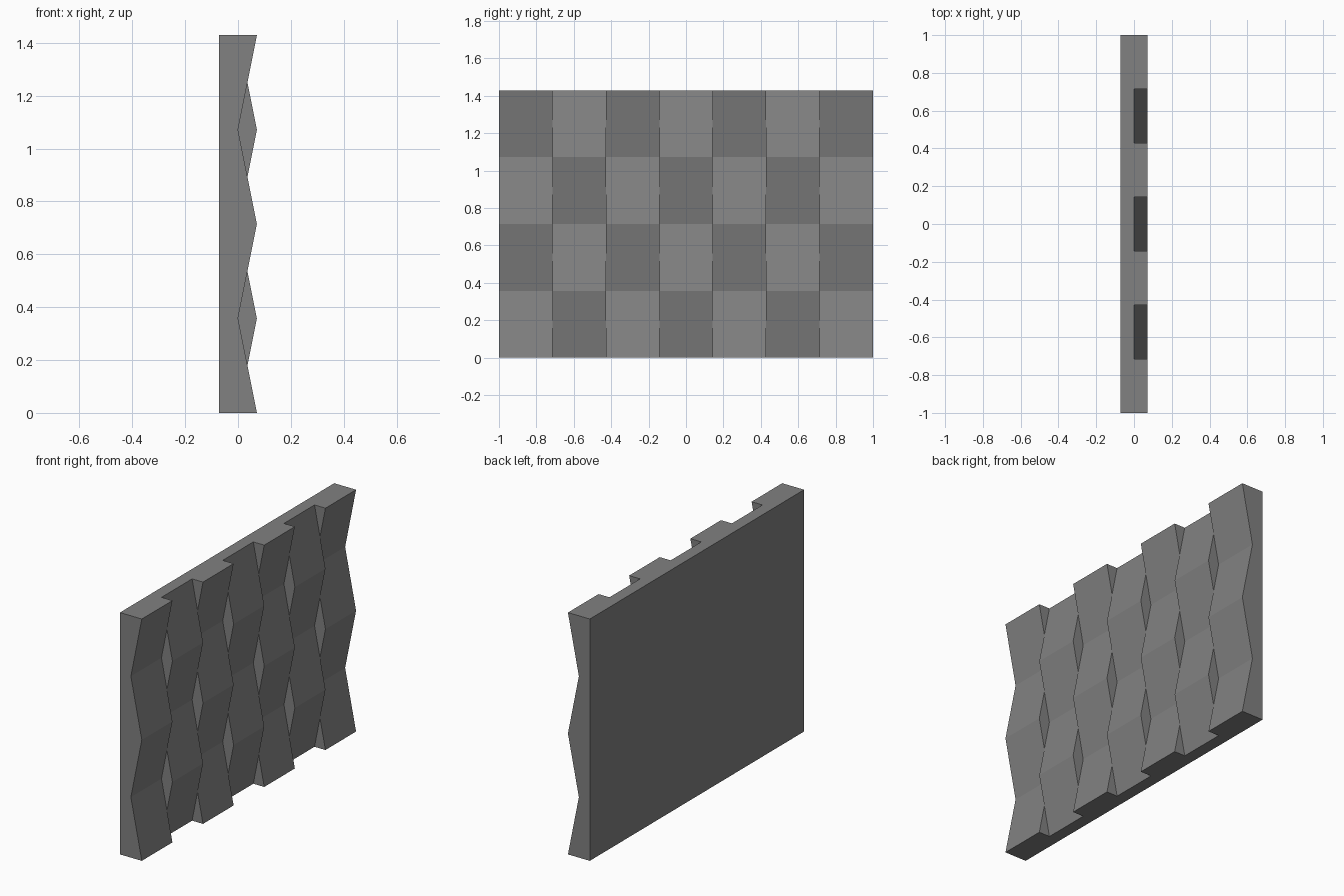
import bpy, bmesh

if "Cube" in bpy.data.objects:
    bpy.data.objects.remove(bpy.data.objects["Cube"])

COLS, CELLS = 7, 4
WIDTH, HEIGHT = 2.0, 10 / 7
BACK, LOW, HIGH = -1 / 14, 0.0, 1 / 14
LEVELS = 2 * CELLS            # ridges, valleys and the crossings between them

bm = bmesh.new()


def point(col, edge, level):
    """Point on the zigzag front of a column, at column border 'edge'."""
    mid = (LOW + HIGH) / 2
    x = (HIGH, mid, LOW, mid)[(level + 2 * (col % 2)) % 4]
    return (x, -WIDTH / 2 + edge * WIDTH / COLS, level * HEIGHT / LEVELS)


def face(points):
    unique = list(dict.fromkeys(points))
    bm.faces.new([bm.verts.new(p) for p in unique])


# Pleated front faces, alternating from column to column
for c in range(COLS):
    for k in range(LEVELS):
        face([point(c, c, k), point(c, c + 1, k),
              point(c, c + 1, k + 1), point(c, c, k + 1)])

# Diamond-shaped steps between neighbouring columns
cuts = [0] + list(range(1, LEVELS, 2)) + [LEVELS]
for e in range(1, COLS):
    for a, b in zip(cuts, cuts[1:]):
        span = list(range(a, b + 1))
        face([point(e - 1, e, k) for k in span] +
             [point(e, e, k) for k in reversed(span)])

# Stepped top and bottom
y = WIDTH / 2
for k, z in ((0, 0.0), (LEVELS, HEIGHT)):
    outline = [point(c, e, k) for c in range(COLS) for e in (c, c + 1)]
    face(outline + [(BACK, y, z), (BACK, -y, z)])

# Zigzag ends
for c, e, s in ((0, 0, -y), (COLS - 1, COLS, y)):
    face([point(c, e, k) for k in range(LEVELS + 1)] +
         [(BACK, s, HEIGHT), (BACK, s, 0.0)])

# Flat back
face([(BACK, -y, 0.0), (BACK, y, 0.0), (BACK, y, HEIGHT), (BACK, -y, HEIGHT)])

# Weld into one solid
bmesh.ops.remove_doubles(bm, verts=bm.verts, dist=1e-4)
bmesh.ops.recalc_face_normals(bm, faces=bm.faces)
mesh = bpy.data.meshes.new("pleated_wall_panel")
bm.to_mesh(mesh)
bm.free()

# Dark grey finish
dark = bpy.data.materials.new("dark_grey")
dark.diffuse_color = (0.22, 0.22, 0.22, 1)
dark.use_nodes = True
dark.node_tree.nodes["Principled BSDF"].inputs["Base Color"].default_value = dark.diffuse_color
mesh.materials.append(dark)
bpy.context.collection.objects.link(bpy.data.objects.new("pleated_wall_panel", mesh))
